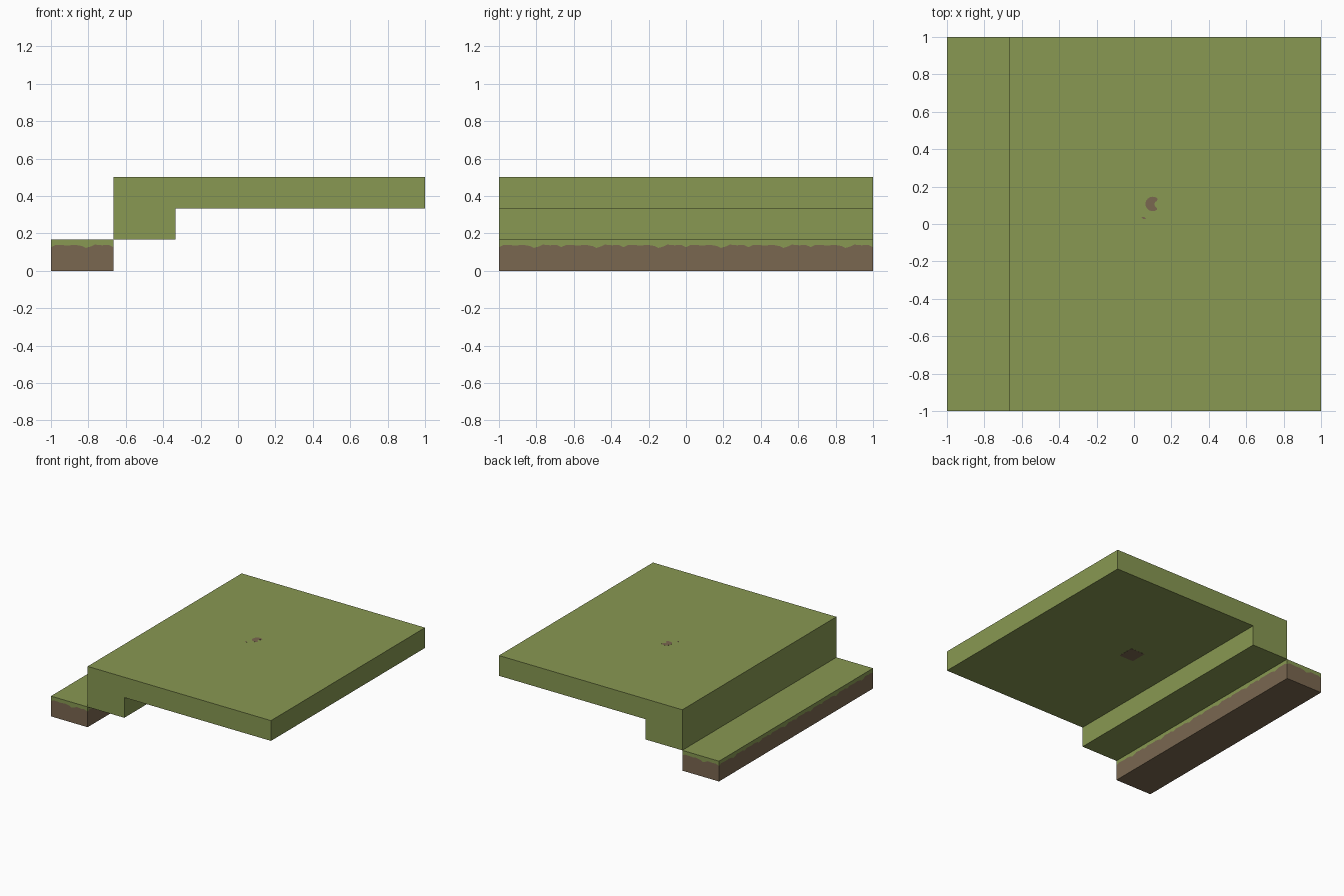
import bpy, bmesh, math

if "Cube" in bpy.data.objects:
    bpy.data.objects.remove(bpy.data.objects["Cube"])


def material(name, rgb):
    m = bpy.data.materials.new(name)
    lin = [((c / 255 + 0.055) / 1.055) ** 2.4 for c in rgb]
    m.diffuse_color = (*lin, 1)
    m.use_nodes = True
    m.node_tree.nodes["Principled BSDF"].inputs["Base Color"].default_value = m.diffuse_color
    return m


GRASS = material("grass green", (136, 152, 82))
SOIL = material("soil brown", (122, 103, 80))


def finish(name, bm, mats):
    bmesh.ops.recalc_face_normals(bm, faces=bm.faces)
    me = bpy.data.meshes.new(name)
    bm.to_mesh(me)
    bm.free()
    for m in mats:
        me.materials.append(m)
    ob = bpy.data.objects.new(name, me)
    bpy.context.collection.objects.link(ob)
    return ob


def prism(name, outline, vec, mat):
    """Extrude a closed 3D outline along vec."""
    bm = bmesh.new()
    f = bm.faces.new([bm.verts.new(p) for p in outline])
    ext = bmesh.ops.extrude_face_region(bm, geom=[f], use_keep_orig=True)
    verts = [v for v in ext["geom"] if isinstance(v, bmesh.types.BMVert)]
    bmesh.ops.translate(bm, verts=verts, vec=vec)
    return finish(name, bm, [mat])


X0, X1, X2, X3 = -1, -2 / 3, -1 / 3, 1
H = 1 / 6

# upper grass terrace: slab with a thick lip along its left edge
profile = [(X1, H), (X2, H), (X2, 2 * H), (X3, 2 * H), (X3, 3 * H), (X1, 3 * H)]
prism("grass_terrace", [(x, -1, z) for x, z in profile], (0, 2, 0), GRASS)

# lower ledge: soil sides with a ragged grass fringe, repeated every third of a unit
TILE = [(0, .126), (.08, .139), (.28, .135), (.38, .139), (.5, .132), (.56, .122),
        (.64, .130), (.7, .140), (.82, .136), (.92, .139)]
bm = bmesh.new()
corners = [(X0, -1), (X1, -1), (X1, 1), (X0, 1)]
low = [bm.verts.new((x, y, 0)) for x, y in corners]
mid = [bm.verts.new((x, y, TILE[0][1])) for x, y in corners]
top = [bm.verts.new((x, y, H)) for x, y in corners]
bm.faces.new(low)
soil_faces = list(bm.faces)
bm.faces.new(top)
for i in range(4):
    j = (i + 1) % 4
    (ax, ay), (bx, by) = corners[i], corners[j]
    n = round(math.hypot(bx - ax, by - ay) * 3)
    ragged = [mid[i]]
    for k in range(n):
        for t, z in TILE:
            u = (k + t) / n
            if u > 0:
                ragged.append(bm.verts.new((ax + (bx - ax) * u, ay + (by - ay) * u, z)))
    ragged.append(mid[j])
    soil_faces.append(bm.faces.new([low[j], low[i]] + ragged))
    bm.faces.new([top[j], top[i]] + ragged)
for f in soil_faces:
    f.material_index = 1
finish("soil_ledge", bm, [GRASS, SOIL])

# bare soil patches on the terrace: crescent and speck above, square below
arc = lambda cx, cy, r, a, b, n: [
    (cx + r * math.cos(math.radians(a + (b - a) * i / n)),
     cy + r * math.sin(math.radians(a + (b - a) * i / n)), 3 * H) for i in range(n + 1)]
crescent = arc(.1, .107, .039, 45, 305, 12) + arc(.128, .105, .019, 250, 110, 5)
prism("soil_crescent", crescent, (0, 0, .001), SOIL)
speck = [(.04, .036, 3 * H), (.05, .026, 3 * H), (.063, .028, 3 * H), (.055, .038, 3 * H)]
prism("soil_speck", speck, (0, 0, .001), SOIL)
square = [(x, y, 2 * H) for x, y in [(.02, .01), (.15, .01), (.15, .147), (.02, .147)]]
prism("soil_square_underneath", square, (0, 0, -.001), SOIL)
